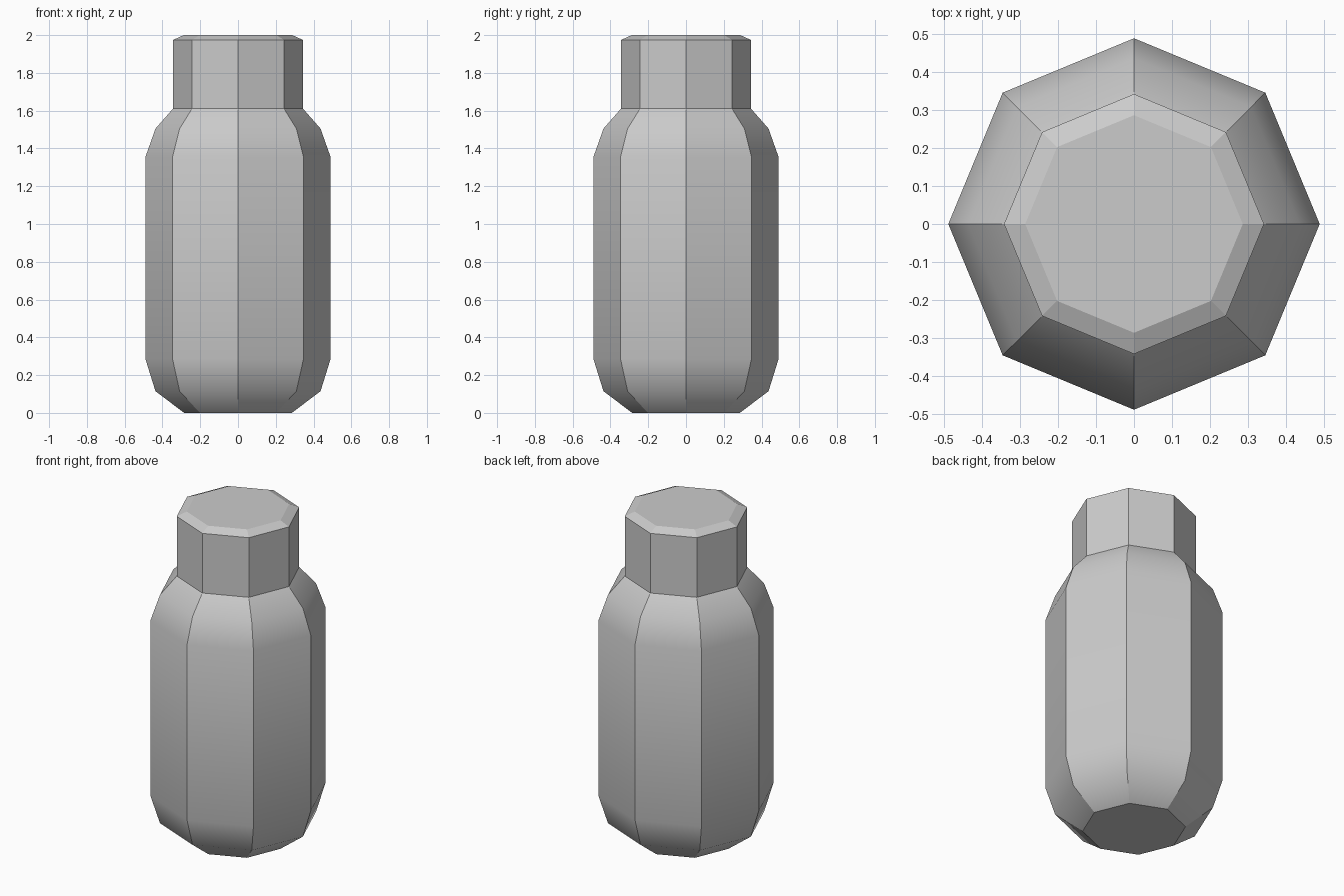
import bpy, bmesh
from math import cos, sin, pi

if "Cube" in bpy.data.objects:
    bpy.data.objects.remove(bpy.data.objects["Cube"])

SIDES = 8


def lathe(name, profile, smooth):
    """Closed eight-sided solid from (radius, height) rings."""
    bm = bmesh.new()
    rings = [[bm.verts.new((r * cos(2 * pi * i / SIDES), r * sin(2 * pi * i / SIDES), z))
              for i in range(SIDES)] for r, z in profile]
    for a, b in zip(rings, rings[1:]):
        for i in range(SIDES):
            j = (i + 1) % SIDES
            f = bm.faces.new((a[i], a[j], b[j], b[i]))
            f.smooth = smooth
    bm.faces.new(rings[0][::-1])
    bm.faces.new(rings[-1])
    # Keep upright corners crisp, so only the curved profile is softened
    for e in bm.edges:
        upright = abs(e.verts[0].co.z - e.verts[1].co.z) > 1e-4
        e.smooth = not upright
    mesh = bpy.data.meshes.new(name)
    bm.to_mesh(mesh)
    bm.free()
    obj = bpy.data.objects.new(name, mesh)
    bpy.context.collection.objects.link(obj)
    return obj


# Bottle body with rounded base and shoulder
lathe("bottle_body", [(0.285, 0.0), (0.437, 0.115), (0.49, 0.285),
                      (0.49, 1.355), (0.437, 1.505), (0.343, 1.612)], True)

# Screw cap with a small bevel on top
lathe("bottle_cap", [(0.343, 1.61), (0.343, 1.975), (0.287, 2.0)], False)
